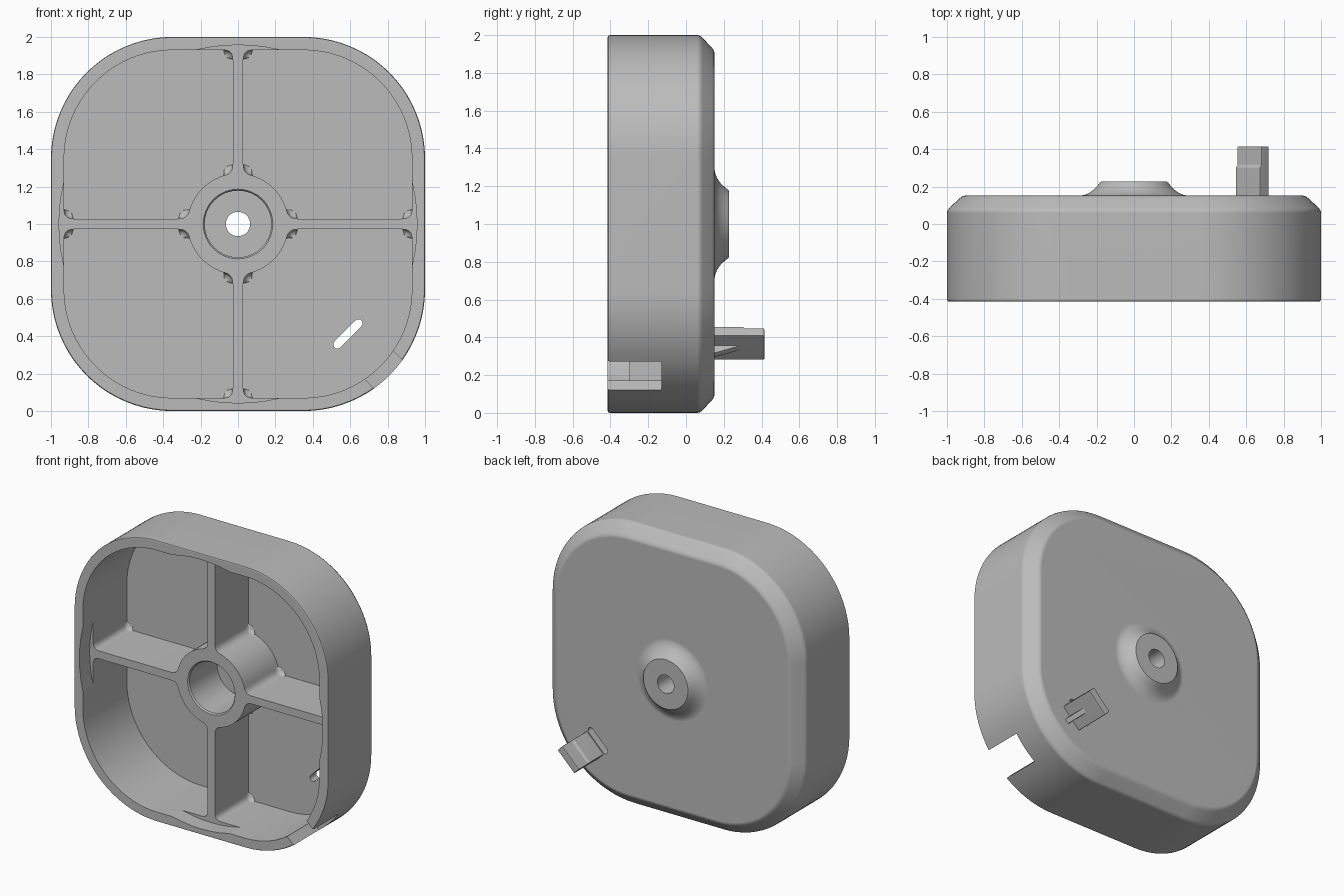
import bpy, bmesh, math
from mathutils import Vector

cube = bpy.data.objects.get("Cube")
if cube:
    bpy.data.objects.remove(cube, do_unlink=True)

FRONT, BACK, FLOOR, RIB_FRONT = -0.415, 0.152, 0.08, -0.30
CORNER = 0.65      # outer corner radius
WALL = 0.07
RIB = 0.028        # half thickness of a rib
HUB = 0.27

grey = bpy.data.materials.new("plain grey")
grey.use_nodes = True
grey.diffuse_color = (0.5, 0.5, 0.5, 1)
grey.node_tree.nodes["Principled BSDF"].inputs["Base Color"].default_value = (0.5, 0.5, 0.5, 1)


def arc(cx, cz, r, a0, a1, n):
    return [(cx + r * math.cos(a0 + (a1 - a0) * i / n),
             cz + r * math.sin(a0 + (a1 - a0) * i / n)) for i in range(n + 1)]


def rounded(y, half, r, n=20):
    """Rounded square (or circle when half == r) at depth y."""
    c, q, pts = half - r, math.pi / 2, []
    for k, (sx, sz) in enumerate([(1, 1), (-1, 1), (-1, -1), (1, -1)]):
        pts += arc(sx * c, sz * c, r, k * q, (k + 1) * q, n)
    return [Vector((x, y, 1 + z)) for x, z in pts]


def circle(y, r):
    return rounded(y, r, r)


def diagonal(u, v, y):
    """u runs along the lower left-hand corner's tangent, v points out of it."""
    s = math.sqrt(0.5)
    return Vector(((u + v) * s, y, 1 + (u - v) * s))


def loft(name, rings, floor_fillet=0):
    """Closed solid through rings of equal length; may round the last cap."""
    bm = bmesh.new()
    loops = [[bm.verts.new(p) for p in ring] for ring in rings]
    n = len(loops[0])
    for a, b in zip(loops, loops[1:]):
        for i in range(n):
            j = (i + 1) % n
            bm.faces.new((a[i], a[j], b[j], b[i]))
    bm.faces.new(loops[0])
    cap = bm.faces.new(loops[-1])
    if floor_fillet:
        bmesh.ops.bevel(bm, geom=list(cap.edges), offset=floor_fillet, segments=4,
                        profile=0.5, affect='EDGES', clamp_overlap=False)
    bmesh.ops.remove_doubles(bm, verts=bm.verts, dist=1e-5)
    bmesh.ops.recalc_face_normals(bm, faces=bm.faces)
    mesh = bpy.data.meshes.new(name)
    bm.to_mesh(mesh)
    bm.free()
    mesh.materials.append(grey)
    obj = bpy.data.objects.new(name, mesh)
    bpy.context.collection.objects.link(obj)
    return obj


def activate(obj):
    bpy.ops.object.select_all(action='DESELECT')
    obj.select_set(True)
    bpy.context.view_layer.objects.active = obj


def combine(target, other, operation='DIFFERENCE'):
    activate(target)
    mod = target.modifiers.new("combine", 'BOOLEAN')
    mod.operation, mod.solver, mod.object = operation, 'EXACT', other
    bpy.ops.object.modifier_apply(modifier=mod.name)
    bpy.data.objects.remove(other, do_unlink=True)


def finish(obj):
    activate(obj)
    bpy.ops.object.shade_smooth_by_angle(angle=math.radians(32))
    mod = obj.modifiers.new("even shading", 'WEIGHTED_NORMAL')
    mod.keep_sharp = True


def corner(p, c, q, n=6):
    """Curve from p to q that rounds off the corner c."""
    p, c, q = Vector(p), Vector(c), Vector(q)
    return [tuple(p * (1 - t) ** 2 + c * 2 * t * (1 - t) + q * t * t)
            for t in [i / n for i in range(n + 1)]]


def pocket_outline():
    """One quarter pocket between two ribs, the hub and the outer wall."""
    w, f = 1 - WALL, 0.05
    r = CORNER - WALL
    c = w - r
    h = math.sqrt(HUB ** 2 - RIB ** 2)
    a = math.atan2(RIB, h)
    d = a + f / HUB
    top = math.pi / 2
    hub = arc(0, 0, HUB, d, top - d, 12)
    pts = list(hub)
    pts += corner(hub[-1], (RIB, h), (RIB, h + f))[1:]
    pts += corner((RIB, w - f), (RIB, w), (RIB + f, w))
    pts += arc(c, c, r, top, 0, 20)
    pts += corner((w, RIB + f), (w, RIB), (w - f, RIB))
    pts += corner((h + f, RIB), (h, RIB), hub[0])[:-1]
    return pts


# Housing shell: soft front rim, chamfered back
profile = [(FRONT, 0.01), (FRONT + 0.004, 0.003), (FRONT + 0.012, 0), (0.06, 0), (0.073, 0.003),
           (0.086, 0.012), (0.138, 0.068), (0.148, 0.082), (BACK, 0.098)]
housing = loft("housing", [rounded(y, 1 - i, CORNER - i) for y, i in profile])

# Flared boss on the back
flare = [(0.12, 0.285), (BACK, 0.285), (0.156, 0.263), (0.166, 0.24), (0.184, 0.215),
         (0.205, 0.195), (0.22, 0.184), (0.228, 0.175)]
combine(housing, loft("boss", [circle(y, r) for y, r in flare]), 'UNION')

# Four pockets leave the cross ribs and the hub
outline = pocket_outline()
for sx in (1, -1):
    for sz in (1, -1):
        rings = [[Vector((sx * x, y, 1 + sz * z)) for x, z in outline] for y in (-0.5, FLOOR)]
        combine(housing, loft("pocket", rings, 0.03))

# Round clearance in front of the ribs, nicking the four walls
combine(housing, loft("clearance", [circle(-0.5, 0.957), circle(RIB_FRONT, 0.957)]))

# Hub bore with eased mouth, and the shaft hole
bore = [(-0.5, 0.186), (RIB_FRONT, 0.186), (RIB_FRONT + 0.01, 0.178), (0.02, 0.178)]
combine(housing, loft("bore", [circle(y, r) for y, r in bore]))
combine(housing, loft("shaft_hole", [circle(-0.1, 0.065), circle(0.4, 0.065)]))

# Diagonal slot through the floor
slot = arc(0.08, 0.831, 0.022, -math.pi / 2, math.pi / 2, 8)
slot += arc(-0.08, 0.831, 0.022, math.pi / 2, math.pi * 1.5, 8)
combine(housing, loft("slot", [[diagonal(u, v, y) for u, v in slot] for y in (0, 0.3)]))

# Notch through the corner wall
notch = [(-0.107, 0.98), (0.107, 0.98), (0.107, 1.3), (-0.107, 1.3)]
combine(housing, loft("notch", [[diagonal(u, v, y) for u, v in notch] for y in (-0.5, -0.13)]))
finish(housing)

# Stepped tab behind the slot, with its gusset
tab_side = [(0.86, 0.12), (0.86, 0.305), (0.872, 0.312), (0.872, 0.415), (0.927, 0.415), (0.927, 0.12)]
gusset_side = [(0.915, 0.12), (0.98, 0.12), (0.98, 0.16), (0.927, 0.29), (0.915, 0.29)]
for name, side, half, soft in (("tab", tab_side, 0.0925, 0.006), ("tab_gusset", gusset_side, 0.018, 0.008)):
    part = loft(name, [[diagonal(u, v, y) for v, y in side] for u in (-half, half)])
    activate(part)
    bevel = part.modifiers.new("soft edges", 'BEVEL')
    bevel.width, bevel.segments = soft, 2
    bpy.ops.object.modifier_apply(modifier=bevel.name)
    finish(part)
